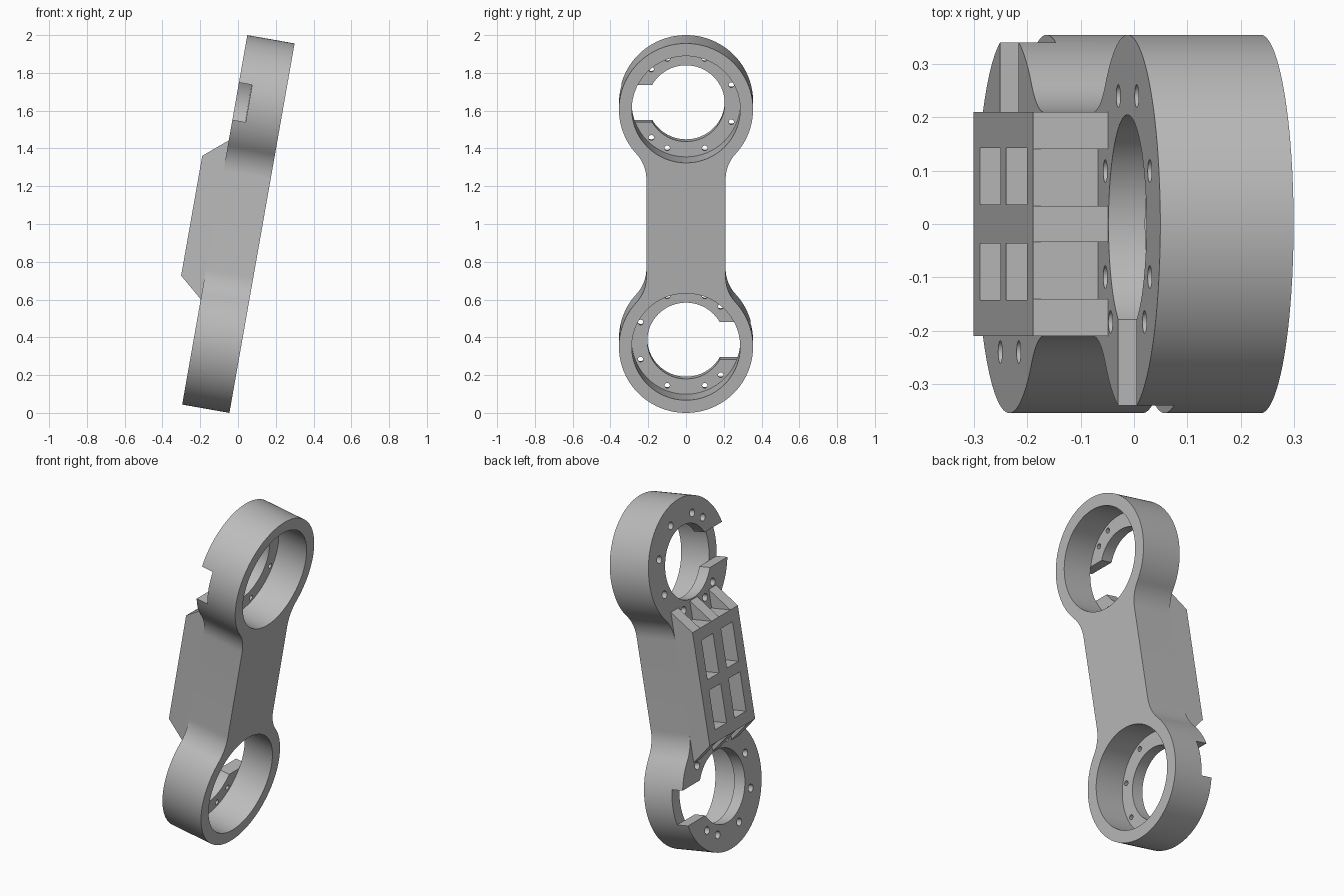
import bpy, bmesh, math
from mathutils import Matrix, Vector

if "Cube" in bpy.data.objects:
    bpy.data.objects.remove(bpy.data.objects["Cube"])

# Main sizes: thickness runs along x and length along z until the final tilt
HALF_T = 0.127
CENTRE = 0.638
RING_R, POCKET_R, BORE_R = 0.355, 0.287, 0.205
HALF_W, FILLET = 0.21, 0.2
FLOOR = -0.057
BLOCK_X, BLOCK_Z, RIB_Z = -0.251, 0.322, 0.427
TILT = Matrix.Translation((0.002, 0, 1)) @ Matrix.Rotation(math.radians(10), 4, "Y")

grey = bpy.data.materials.new("plain grey")
grey.use_nodes = True
grey.diffuse_color = (0.5, 0.5, 0.5, 1)
grey.node_tree.nodes["Principled BSDF"].inputs["Base Color"].default_value = (0.5, 0.5, 0.5, 1)


def finish(bm, name):
    bmesh.ops.recalc_face_normals(bm, faces=bm.faces)
    mesh = bpy.data.meshes.new(name)
    bm.to_mesh(mesh)
    bm.free()
    mesh.materials.append(grey)
    ob = bpy.data.objects.new(name, mesh)
    bpy.context.scene.collection.objects.link(ob)
    return ob


def prism(bm, points, direction):
    face = bm.faces.new([bm.verts.new(p) for p in points])
    new = bmesh.ops.extrude_face_region(bm, geom=[face])["geom"]
    moved = [g for g in new if isinstance(g, bmesh.types.BMVert)]
    bmesh.ops.translate(bm, verts=moved, vec=direction)


def box(bm, lo, hi):
    prism(bm, [(lo[0], lo[1], lo[2]), (lo[0], hi[1], lo[2]),
               (lo[0], hi[1], hi[2]), (lo[0], lo[1], hi[2])], (hi[0] - lo[0], 0, 0))


def rod(bm, x0, x1, y, z, r0, r1, sides):
    place = Matrix.Translation(((x0 + x1) / 2, y, z)) @ Matrix.Rotation(math.pi / 2, 4, "Y")
    bmesh.ops.create_cone(bm, cap_ends=True, segments=sides, radius1=r0,
                          radius2=r1, depth=x1 - x0, matrix=place)


def cut(ob, bm):
    cutter = finish(bm, "cutter")
    cutter.hide_render = True
    mod = ob.modifiers.new("cut", "BOOLEAN")
    mod.operation, mod.solver, mod.object = "DIFFERENCE", "EXACT", cutter
    bpy.context.view_layer.objects.active = ob
    bpy.ops.object.modifier_apply(modifier=mod.name)
    bpy.data.objects.remove(cutter)


# Link body: two round ends joined by a filleted neck
drop = math.sqrt((RING_R + FILLET) ** 2 - (HALF_W + FILLET) ** 2)
bend = math.atan2(drop, HALF_W + FILLET)
quarter = []
for i in range(13):
    a = math.pi - bend * i / 12
    quarter.append((HALF_W + FILLET + FILLET * math.cos(a),
                    CENTRE - drop + FILLET * math.sin(a)))
for i in range(1, 41):
    a = -bend + (math.pi / 2 + bend) * i / 40
    quarter.append((RING_R * math.cos(a), CENTRE + RING_R * math.sin(a)))
half = quarter + [(-y, z) for y, z in quarter[-2::-1]]
outline = half + [(-y, -z) for y, z in half]
bm = bmesh.new()
prism(bm, [(-HALF_T, y, z) for y, z in outline], (2 * HALF_T, 0, 0))
body = finish(bm, "link_body")

# Bearing pockets, bores, side notches and tapered screw holes
pockets, bores, notches, screws = (bmesh.new() for _ in range(4))
for s in (1, -1):
    z = s * CENTRE
    rod(pockets, FLOOR, 0.3, 0, z, POCKET_R, POCKET_R, 96)
    rod(bores, -0.3, 0.3, 0, z, BORE_R, BORE_R, 96)
    box(notches, (-0.3, min(0, -s * 0.5), z - 0.1),
        (FLOOR + 0.001, max(0, -s * 0.5), z + 0.1))
    for angle in (22.5, 67.5, 112.5, 135):
        for side in (1, -1):
            a = math.radians(angle * side)
            rod(screws, -HALF_T - 0.005, FLOOR + 0.01, s * 0.26 * math.cos(a),
                z + 0.26 * math.sin(a), 0.022, 0.013, 20)
for cutter in (pockets, bores, notches, screws):
    cut(body, cutter)

# Raised block with four windows
bm = bmesh.new()
box(bm, (BLOCK_X, -HALF_W, -BLOCK_Z), (-HALF_T, HALF_W, BLOCK_Z))
block = finish(bm, "raised_block")
windows = bmesh.new()
for sy in (1, -1):
    for sz in (1, -1):
        y, z = sy * 0.09, sz * 0.142
        box(windows, (-0.4, y - 0.053, z - 0.112), (0, y + 0.053, z + 0.112))
cut(block, windows)

# Sloped ribs at both ends of the block
bm = bmesh.new()
for s in (1, -1):
    for y, width in ((-HALF_W, 0.069), (-0.034, 0.068), (0.141, 0.069)):
        prism(bm, [(BLOCK_X, y, s * BLOCK_Z), (-HALF_T, y, s * BLOCK_Z),
                   (-HALF_T, y, s * RIB_Z)], (0, width, 0))
ribs = finish(bm, "end_ribs")

# Smooth the round walls, then tilt everything into place
for ob in (body, block, ribs):
    bpy.ops.object.select_all(action="DESELECT")
    ob.select_set(True)
    bpy.context.view_layer.objects.active = ob
    bpy.ops.object.shade_smooth_by_angle(angle=math.radians(30))
    ob.data.transform(TILT)
